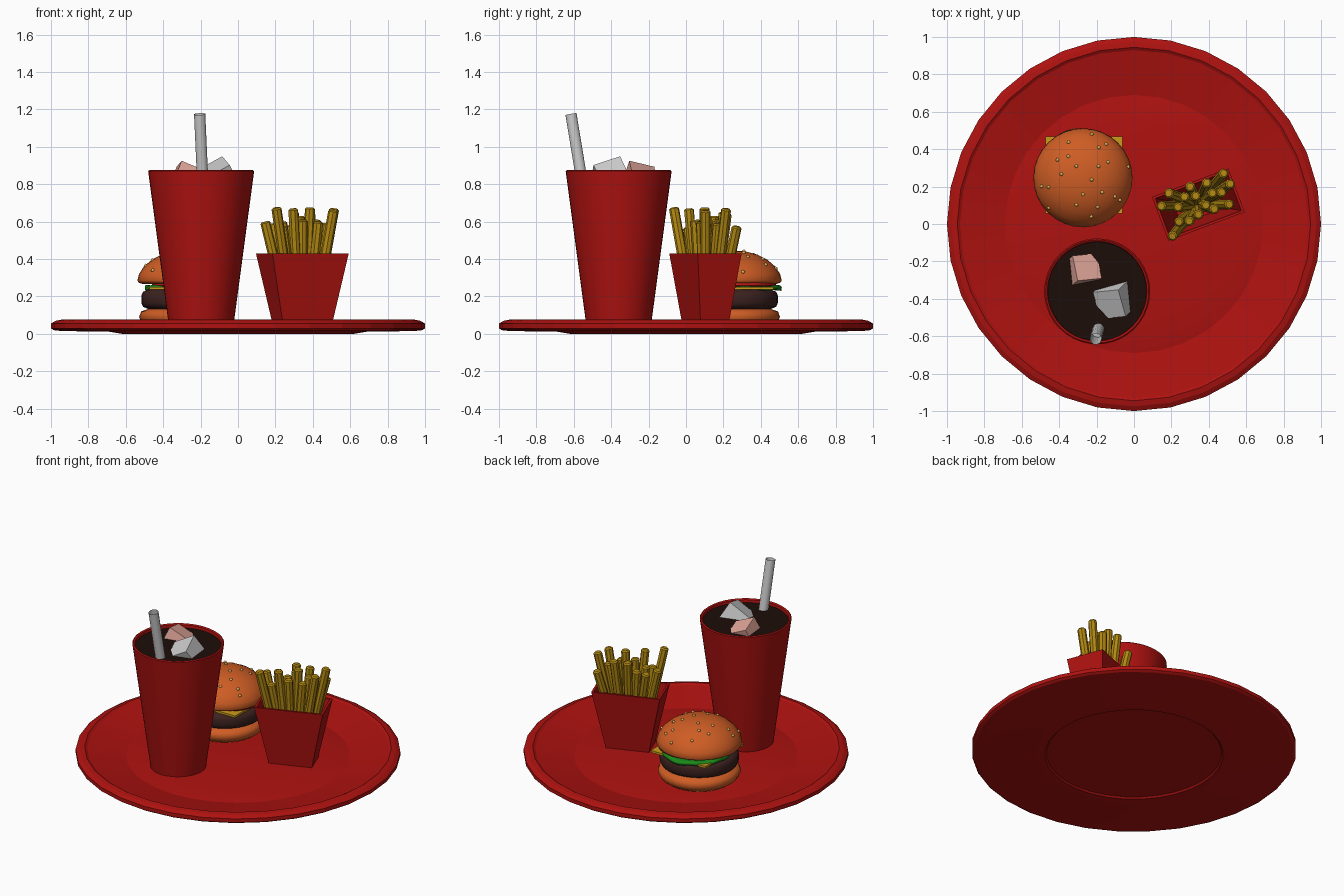
import bpy, bmesh, math, random
from mathutils import Vector, Matrix, Euler

if "Cube" in bpy.data.objects:
    bpy.data.objects.remove(bpy.data.objects["Cube"])

random.seed(4)


def mat(name, r, g, b):
    m = bpy.data.materials.new(name)
    m.diffuse_color = (r, g, b, 1)
    m.use_nodes = True
    m.node_tree.nodes["Principled BSDF"].inputs["Base Color"].default_value = m.diffuse_color
    return m


RED = mat("red", .42, .006, .005)
GOLD = mat("gold", .45, .25, .006)
BUN = mat("bun", .62, .11, .018)
MEAT = mat("meat", .045, .016, .014)
COLA = mat("cola", .012, .004, .003)
LEAF = mat("leaf", .01, .25, .01)
TOMATO = mat("tomato", .6, .012, .01)
CHEESE = mat("cheese", .6, .33, .01)
SEED = mat("seed", .75, .45, .1)
PINK = mat("pink_ice", .75, .38, .32)


def finish(name, bm, material=None, smooth=True, angle=35):
    bmesh.ops.recalc_face_normals(bm, faces=bm.faces[:])
    me = bpy.data.meshes.new(name)
    bm.to_mesh(me)
    bm.free()
    ob = bpy.data.objects.new(name, me)
    bpy.context.collection.objects.link(ob)
    if material:
        me.materials.append(material)
    if smooth:
        bpy.ops.object.select_all(action='DESELECT')
        ob.select_set(True)
        bpy.context.view_layer.objects.active = ob
        bpy.ops.object.shade_smooth_by_angle(angle=math.radians(angle))
    return ob


def lathe(name, profile, centre, material, n=32, angle=35):
    """Revolve an (r, z) profile about a vertical axis."""
    bm = bmesh.new()
    vs = [bm.verts.new((r, 0, z)) for r, z in profile]
    es = [bm.edges.new(p) for p in zip(vs, vs[1:])]
    bmesh.ops.spin(bm, geom=vs + es, cent=(0, 0, 0), axis=(0, 0, 1),
                   angle=2 * math.pi, steps=n, use_merge=True)
    bmesh.ops.remove_doubles(bm, verts=bm.verts[:], dist=1e-4)
    bmesh.ops.translate(bm, verts=bm.verts[:], vec=(centre[0], centre[1], 0))
    return finish(name, bm, material, True, angle)


def rod(bm, a, b, r, n, bevel=0.0):
    """Closed prism from a to b, with optionally chamfered tip."""
    a, b = Vector(a), Vector(b)
    d = b - a
    m = Matrix.Translation((a + b) / 2) @ d.to_track_quat('Z', 'Y').to_matrix().to_4x4()
    ends = [(-.5, r), (.5, r)] if not bevel else \
        [(-.5, r), (.5 - bevel / d.length, r), (.5, r - bevel)]
    rings = [[bm.verts.new(m @ Vector((q * math.cos(2 * math.pi * i / n),
                                       q * math.sin(2 * math.pi * i / n), t * d.length)))
              for i in range(n)] for t, q in ends]
    for lo, hi in zip(rings, rings[1:]):
        for i in range(n):
            j = (i + 1) % n
            bm.faces.new((lo[i], lo[j], hi[j], hi[i]))
    bm.faces.new(rings[0][::-1])
    bm.faces.new(rings[-1])


# Round plate: raised centre, shallow groove, rising rim with a rolled lip
lathe("plate", [(0, .04), (.55, .04), (.69, .02), (.82, .045), (.93, .066),
                (.945, .076), (.975, .07), (1, .055), (1, .03), (.985, .02), (.94, .015),
                (.69, .012), (.62, .0), (.55, .0), (.54, .01), (0, .01)], (0, 0), RED, 32, 10)

# Cup, drink, straw and ice
CUP = (-.197, -.36)
lathe("cup", [(0, .038), (.172, .038), (.282, .86), (.283, .87), (.276, .876), (.266, .87),
              (.262, .84), (.16, .06), (0, .06)], CUP, RED, 40)
lathe("drink", [(0, .852), (.264, .852), (.262, .83), (0, .83)], CUP, COLA, 40)

bm = bmesh.new()
rod(bm, (-.187, -.55, .78), (-.205, -.615, 1.175), .031, 12)
top = max(bm.faces, key=lambda f: f.calc_center_median().z)
bmesh.ops.inset_region(bm, faces=[top], thickness=.007)
bmesh.ops.translate(bm, verts=top.verts[:], vec=Vector((.018, .065, -.395)) * .6)
finish("straw", bm)

for name, pos, rot, size, m in (("ice_pink", (-.275, -.25, .82), (-.25, .4, .1), .14, PINK),
                                ("ice_clear", (-.1, -.4, .825), (.35, -.5, .1), .155, None)):
    bm = bmesh.new()
    bmesh.ops.create_cube(bm, size=size, matrix=Matrix.Translation(pos) @ Euler(rot).to_matrix().to_4x4())
    finish(name, bm, m, False)

# Burger layers
B = (-.273, .247)
lathe("bottom_bun", [(0, .038), (.21, .038), (.24, .06), (.256, .09), (.245, .12), (.2, .135), (0, .135)],
      B, BUN, 32, 60)
lathe("patty", [(0, .13), (.2, .13), (.235, .145), (.244, .165), (.244, .205), (.235, .225), (.2, .24),
                (0, .24)], B, MEAT, 32, 60)
DOME = [(.265, .285), (.256, .32), (.232, .358), (.19, .395), (.135, .424), (.07, .441), (0, .445)]
lathe("top_bun", [(0, .268), (.24, .268), (.258, .274)] + DOME, B, BUN, 32, 60)
lathe("tomato", [(0, .254), (.21, .254), (.22, .26), (.22, .278), (.21, .284), (0, .284)],
      (-.24, .262), TOMATO)

# Gently wavy lettuce leaf
bm = bmesh.new()
rings = []
for r, amp in ((.12, 0), (.18, .003), (.212, .006)):
    rings.append([bm.verts.new((-.285 + r * math.cos(t), .3 + r * math.sin(t),
                                .256 + amp * math.sin(7 * t)))
                  for t in (2 * math.pi * i / 56 for i in range(56))])
bm.faces.new(rings[0])
for lo, hi in zip(rings, rings[1:]):
    for i in range(56):
        j = (i + 1) % 56
        bm.faces.new((lo[i], lo[j], hi[j], hi[i]))
leaf = finish("lettuce", bm, LEAF, True, 60)
leaf.modifiers.new("thickness", 'SOLIDIFY').thickness = .02

# Square cheese slice
bm = bmesh.new()
bmesh.ops.create_cube(bm, size=1, matrix=Matrix.Translation((-.267, .262, .243))
                      @ Matrix.Diagonal((.41, .41, .014, 1)))
finish("cheese", bm, CHEESE, False)

# Sesame seeds scattered over the dome
bm = bmesh.new()
for k in range(22):
    r = .25 * math.sqrt((k + .8) / 22)
    t = k * 2.39996 + random.uniform(-.4, .4)
    for (r1, z1), (r0, z0) in zip(DOME, DOME[1:]):
        if r0 <= r <= r1:
            z = z0 + (z1 - z0) * (r - r0) / (r1 - r0)
    p = Vector((B[0] + r * math.cos(t), B[1] + r * math.sin(t), z))
    bmesh.ops.create_icosphere(bm, subdivisions=1, radius=.011, matrix=Matrix.Translation(p))
finish("sesame_seeds", bm, SEED, True, 80)

# Tapered open fries box
C = Vector((.344, .104, 0))
turn = Matrix.Rotation(math.radians(20.5), 3, 'Z')
bm = bmesh.new()
loops = []
for s, z, inset in ((.63, .04, 0), (1, .43, 0), (1, .43, .014), (.63, .055, .014)):
    hx, hy = .218 * s - inset, .125 * s - inset
    loops.append([bm.verts.new(C + turn @ Vector((x * hx, y * hy, z)))
                  for x, y in ((-1, -1), (1, -1), (1, 1), (-1, 1))])
for lo, hi in zip(loops, loops[1:]):
    for i in range(4):
        j = (i + 1) % 4
        bm.faces.new((lo[i], lo[j], hi[j], hi[i]))
bm.faces.new(loops[0])
bm.faces.new(loops[-1])
finish("fries_box", bm, RED, False)

# Fries fanning out of the box: tip positions
TIPS = [(.145, .095, .6), (.205, -.065, .675), (.185, .165, .59), (.235, .09, .6), (.3, .2, .65),
        (.39, .22, .645), (.48, .272, .575), (.515, .215, .67), (.51, .105, .66), (.43, .08, .6),
        (.345, .05, .61), (.295, .015, .67), (.27, .145, .58), (.385, .1, .675), (.42, .165, .61),
        (.24, .01, .57), (.47, .17, .59), (.33, .15, .63)]
bm = bmesh.new()
for x, y, z in TIPS:
    tip = Vector((x, y, z))
    base = C + (Vector((x, y, 0)) - C) * .42 + Vector((0, 0, .12))
    rod(bm, base, tip, .027, 8, .008)
finish("fries", bm, GOLD, True, 30)
